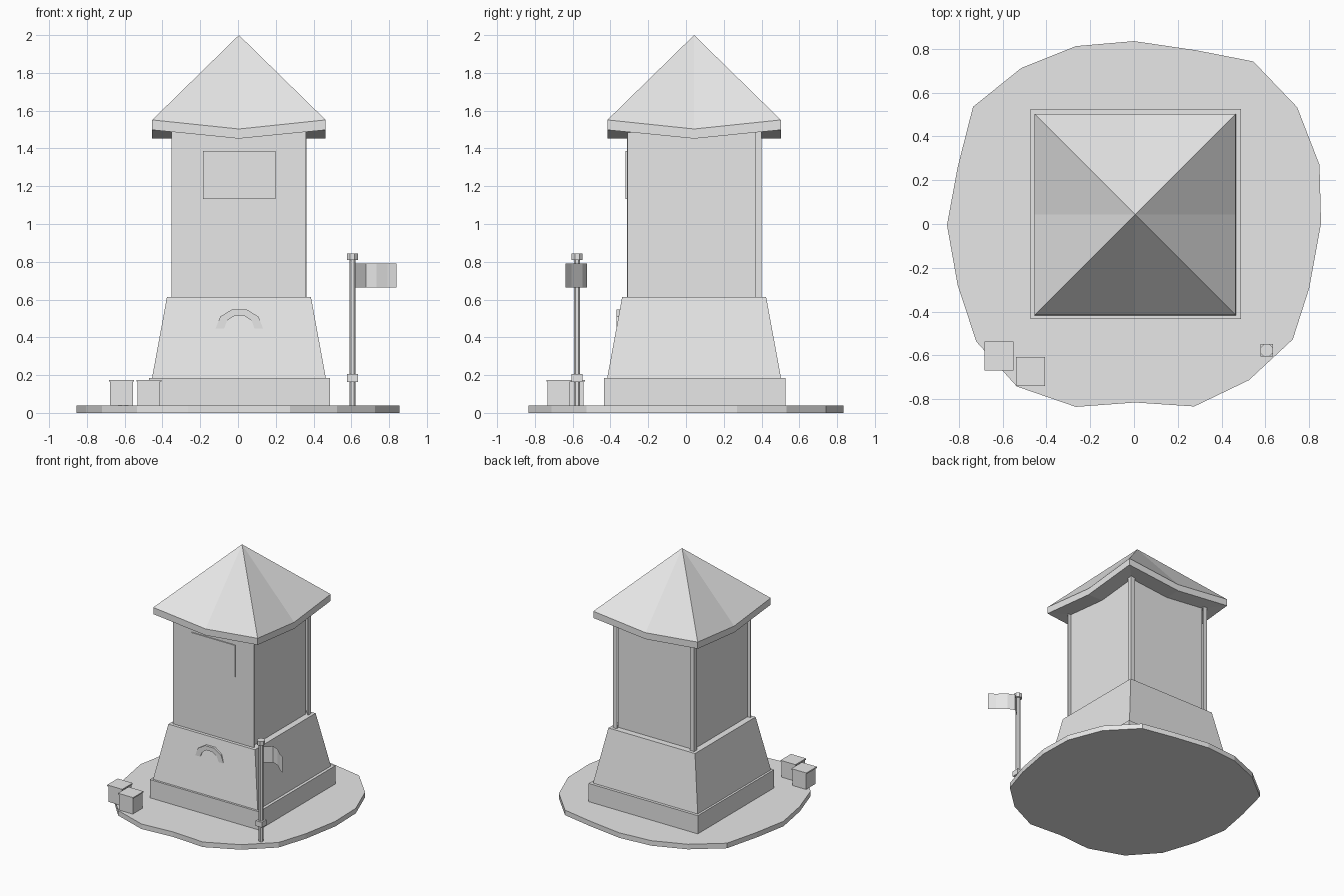
import bpy, bmesh, math

if "Cube" in bpy.data.objects:
    bpy.data.objects.remove(bpy.data.objects["Cube"])

CX, CY = 0.005, 0.043  # tower axis

grey = bpy.data.materials.new("plain_grey")
grey.diffuse_color = (0.8, 0.8, 0.8, 1)
grey.use_nodes = True
grey.node_tree.nodes["Principled BSDF"].inputs["Base Color"].default_value = grey.diffuse_color


def make(name, verts, faces, closed=True):
    me = bpy.data.meshes.new(name)
    me.from_pydata(verts, [], faces)
    me.materials.append(grey)
    if closed:  # consistent outward normals
        bm = bmesh.new()
        bm.from_mesh(me)
        bmesh.ops.recalc_face_normals(bm, faces=bm.faces)
        bm.to_mesh(me)
        bm.free()
    ob = bpy.data.objects.new(name, me)
    bpy.context.collection.objects.link(ob)
    return ob


def loft(name, rings):
    """Closed solid through rings with equal point counts, bottom to top."""
    n = len(rings[0])
    verts = [p for r in rings for p in r]
    faces = [tuple(range(n))[::-1], tuple(range(len(verts) - n, len(verts)))]
    for k in range(len(rings) - 1):
        for i in range(n):
            j = (i + 1) % n
            faces.append((k * n + i, k * n + j, (k + 1) * n + j, (k + 1) * n + i))
    return make(name, verts, faces)


def square(cx, cy, h, z):
    return [(cx + sx * h, cy + sy * h, z) for sx, sy in ((-1, -1), (1, -1), (1, 1), (-1, 1))]


def ngon(cx, cy, r, z, n=8):
    return [(cx + r * math.cos(math.tau * (i + 0.5) / n), cy + r * math.sin(math.tau * (i + 0.5) / n), z)
            for i in range(n)]


def box(name, x0, x1, y0, y1, z0, z1):
    return loft(name, [[(x0, y0, z), (x1, y0, z), (x1, y1, z), (x0, y1, z)] for z in (z0, z1)])


# Irregular round ground slab
outline = [(0.0, 0.835), (0.285, 0.793), (0.545, 0.742), (0.745, 0.533), (0.847, 0.27),
           (0.854, 0.003), (0.8, -0.293), (0.725, -0.527), (0.525, -0.713), (0.275, -0.833),
           (0.005, -0.815), (-0.265, -0.835), (-0.535, -0.742), (-0.72, -0.537),
           (-0.805, -0.28), (-0.854, -0.005), (-0.805, 0.26), (-0.735, 0.535),
           (-0.515, 0.712), (-0.265, 0.812)][::-1]
loft("ground_slab", [[(x, y, z) for x, y in outline] for z in (0, 0.04)])

# Plinth and sloped foot
loft("plinth", [square(CX + 0.003, CY + 0.003, 0.48, z) for z in (0.04, 0.185)])
loft("sloped_foot", [square(CX, CY, 0.46, 0.185), square(CX, CY, 0.381, 0.614)])

# Shaft: side and back walls sit slightly behind thin corner edges
h, d, t = 0.356, 0.025, 0.005
plan = [(-h, -h), (h, -h), (h, -h + t), (h - d, -h + t), (h - d, h - t), (h, h - t), (h, h),
        (h - t, h), (h - t, h - d), (-h + t, h - d), (-h + t, h), (-h, h),
        (-h, h - t), (-h + d, h - t), (-h + d, -h + t), (-h, -h + t)]
w = h - d
plan = None
box("shaft_core", CX - w, CX + w, CY - h, CY + w, 0.6, 1.52)
box("front_wall", CX - h, CX + h, CY - h, CY - h + t, 0.6, 1.52)
for side, sx in (("left", -1), ("right", 1)):
    xa, xb = sorted((CX + sx * (w - 0.01), CX + sx * (h + 0.001)))
    box(f"{side}_back_edge_a", xa, xb, CY + h - t, CY + h + 0.001, 0.6, 1.52)
    xa, xb = sorted((CX + sx * (h - t), CX + sx * (h + 0.001)))
    box(f"{side}_back_edge_b", xa, xb, CY + w - 0.01, CY + h, 0.6, 1.52)

# Roof: square pyramid whose eaves dip at the middle of each side
H = 0.459
rim = [(-1, -1), (0, -1), (1, -1), (1, 0), (1, 1), (0, 1), (-1, 1), (-1, 0)]
verts = []
for corner_z, mid_z in ((1.498, 1.452), (1.551, 1.503)):
    verts += [(CX + x * H, CY + y * H, corner_z if x and y else mid_z) for x, y in rim]
verts += [(CX, CY, 1.454), (CX, CY, 2.0)]
faces = []
for i in range(8):
    j = (i + 1) % 8
    faces += [(i, j, 8 + j, 8 + i), (8 + i, 8 + j, 17), (j, i, 16)]
make("roof", verts, faces)

# Window plate on the front of the shaft
box("window_plate", -0.186, 0.198, CY - 0.364, CY - 0.355, 1.133, 1.387)

# Arch above the doorway position
N = 5
yf, yb = -0.369, -0.335
arch = []
for y in (yf, yb):
    for rx, rz in ((0.125, 0.105), (0.08, 0.07)):
        arch += [(0.007 + rx * math.cos(math.pi * i / N), y, 0.448 + rz * math.sin(math.pi * i / N))
                 for i in range(N + 1)]
M = N + 1
faces = [(0, M, 3 * M, 2 * M), (M - 1, 3 * M - 1, 4 * M - 1, 2 * M - 1)]
for i in range(N):
    a, b, c, e = i, M + i, 2 * M + i, 3 * M + i
    faces += [(a, a + 1, b + 1, b), (c, e, e + 1, c + 1),
              (a, c, c + 1, a + 1), (b, b + 1, e + 1, e)]
make("door_arch", arch, faces)

# Crates with thin overhanging lids
for k, (x, y) in enumerate(((-0.617, -0.602), (-0.472, -0.673))):
    loft(f"crate_{k + 1}", [square(x, y, 0.06, 0.04), square(x, y, 0.06, 0.165)])
    loft(f"crate_lid_{k + 1}", [square(x, y, 0.066, 0.165), square(x, y, 0.066, 0.175)])

# Flag pole with cap and collar
PX, PY = 0.606, -0.577
loft("flag_pole", [ngon(PX, PY, 0.018, z) for z in (0.04, 0.815)])
loft("pole_cap", [ngon(PX, PY, 0.031, z) for z in (0.81, 0.843)])
loft("pole_collar", [square(PX, PY, 0.028, z) for z in (0.163, 0.205)])

# Waving flag, a single sheet
wave = [(0.615, -0.578), (0.677, -0.525), (0.732, -0.548), (0.792, -0.605), (0.838, -0.637)]
n = len(wave)
make("flag", [(x, y, z) for z in (0.664, 0.792) for x, y in wave],
     [(i, i + 1, n + i + 1, n + i) for i in range(n - 1)], closed=False)
